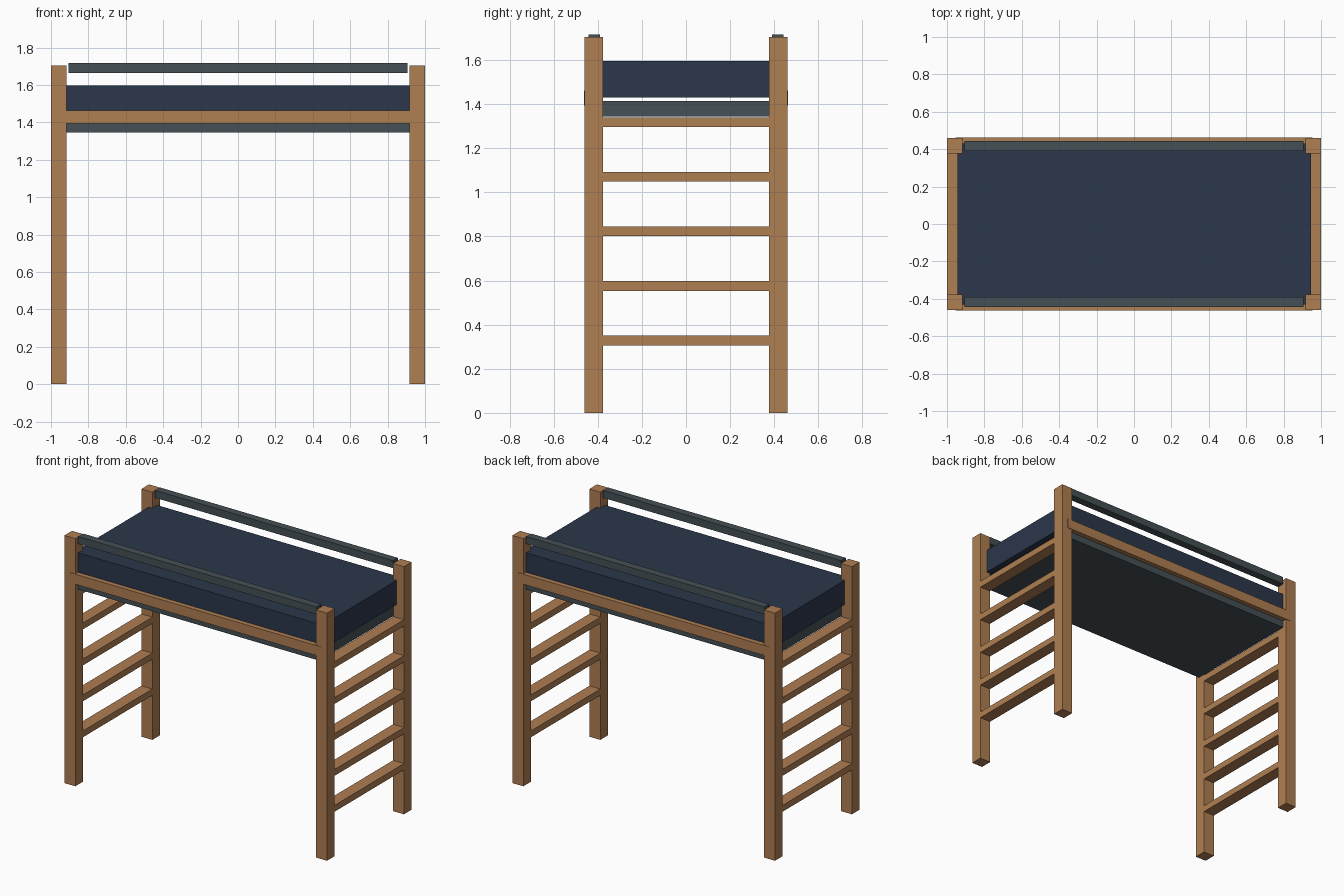
import bpy

if "Cube" in bpy.data.objects:
    bpy.data.objects.remove(bpy.data.objects["Cube"])


def material(name, rgb):
    m = bpy.data.materials.new(name)
    m.diffuse_color = (*rgb, 1)
    m.use_nodes = True
    m.node_tree.nodes["Principled BSDF"].inputs["Base Color"].default_value = m.diffuse_color
    return m


WOOD = material("wood", (0.43, 0.21, 0.085))
NAVY = material("navy_fabric", (0.024, 0.038, 0.07))
SLATE = material("slate_paint", (0.06, 0.08, 0.09))


def box(name, x, y, z, mat):
    """Axis-aligned box from (min, max) ranges."""
    ranges = (x, y, z)
    bpy.ops.mesh.primitive_cube_add(size=1, location=[(a + b) / 2 for a, b in ranges])
    ob = bpy.context.object
    ob.name = name
    ob.scale = [b - a for a, b in ranges]
    bpy.ops.object.transform_apply(location=False, rotation=False, scale=True)
    ob.data.materials.append(mat)
    return ob


def side(s, inner, outer):
    """Range on the positive or negative side of the centre."""
    return tuple(sorted((s * inner, s * outer)))


X_IN, X_OUT = 0.917, 1.0
Y_IN, Y_OUT = 0.377, 0.46

for sy, depth in ((-1, "front"), (1, "back")):
    # corner posts
    for sx, hand in ((-1, "left"), (1, "right")):
        box(f"{depth}_{hand}_post", side(sx, X_IN, X_OUT), side(sy, Y_IN, Y_OUT),
            (0, 1.705), WOOD)
    # long bed rail, slightly proud of the posts
    box(f"{depth}_bed_rail", (-0.955, 0.955), side(sy, 0.43, 0.463), (1.393, 1.462), WOOD)
    # upper guard rail
    box(f"{depth}_guard_rail", (-0.907, 0.907), side(sy, 0.39, 0.443), (1.665, 1.716), SLATE)

# ladder rungs at both ends
for sx, hand in ((-1, "left"), (1, "right")):
    for i in range(5):
        z = 0.328 + i * 0.2475
        box(f"{hand}_rung_{i + 1}", side(sx, X_IN, X_OUT), (-Y_IN, Y_IN),
            (z - 0.022, z + 0.022), WOOD)

# bed base and mattress
box("bed_base", (-0.92, 0.92), (-0.43, 0.43), (1.345, 1.415), SLATE)
box("mattress", (-0.945, 0.945), (-0.43, 0.43), (1.43, 1.596), NAVY)
